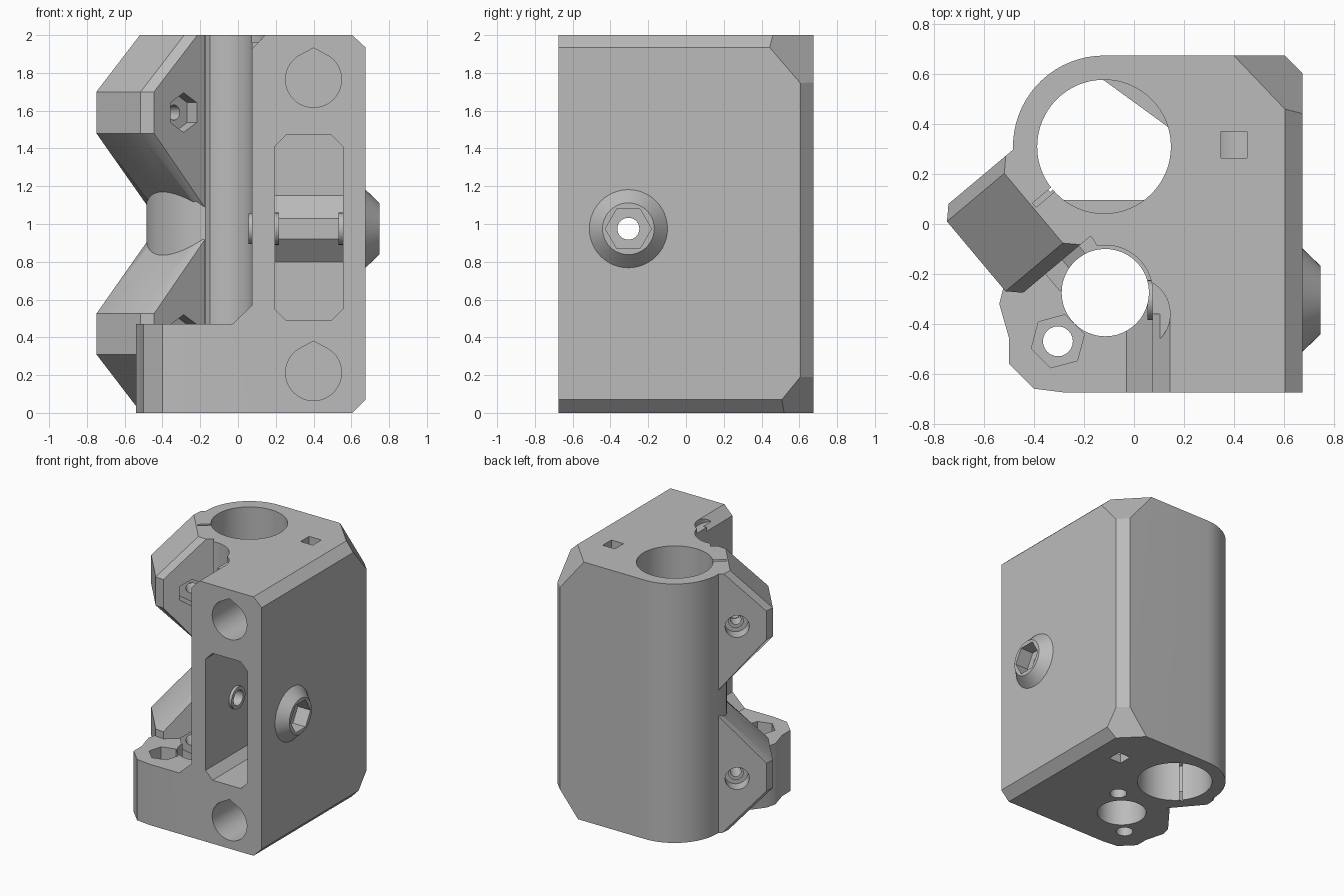
import bpy, bmesh, math
from mathutils import Vector

if "Cube" in bpy.data.objects:
    bpy.data.objects.remove(bpy.data.objects["Cube"])

grey = bpy.data.materials.new("plastic_grey")
grey.use_nodes = True
grey.diffuse_color = (0.5, 0.5, 0.5, 1)
grey.node_tree.nodes["Principled BSDF"].inputs["Base Color"].default_value = (0.5, 0.5, 0.5, 1)

BORE = Vector((-0.12, 0.31, 0))
ROD = Vector((-0.115, -0.275, 0))
SCREW = (-0.305, 0.975)
ANG = math.radians(220)
ALONG = Vector((math.cos(ANG), math.sin(ANG), 0))
ACROSS = Vector((math.sin(ANG), -math.cos(ANG), 0))


# Sketch planes: (u, v) lies in the plane, w is the extrusion direction
def on_x(u, v, w): return Vector((w, u, v))
def on_y(u, v, w): return Vector((u, w, v))
def on_z(u, v, w): return Vector((u, v, w))
def on_clamp(u, v, w): return BORE + ALONG * u + ACROSS * w + Vector((0, 0, v))


def loft(name, rings):
    bm = bmesh.new()
    loops = [[bm.verts.new(p) for p in ring] for ring in rings]
    n = len(loops[0])
    for a, b in zip(loops, loops[1:]):
        for i in range(n):
            j = (i + 1) % n
            bm.faces.new((a[i], a[j], b[j], b[i]))
    bm.faces.new(loops[0])
    bm.faces.new(loops[-1])
    bmesh.ops.recalc_face_normals(bm, faces=bm.faces)
    mesh = bpy.data.meshes.new(name)
    bm.to_mesh(mesh)
    bm.free()
    mesh.materials.append(grey)
    obj = bpy.data.objects.new(name, mesh)
    bpy.context.collection.objects.link(obj)
    return obj


def prism(name, plane, pts, w0, w1):
    return loft(name, [[plane(u, v, w) for u, v in pts] for w in (w0, w1)])


def circle(cu, cv, r, n=48, start=0, sweep=360):
    steps = n if sweep == 360 else n + 1
    return [(cu + r * math.cos(math.radians(start + sweep * i / n)),
             cv + r * math.sin(math.radians(start + sweep * i / n))) for i in range(steps)]


def rect(u0, v0, u1, v1):
    return [(u0, v0), (u1, v0), (u1, v1), (u0, v1)]


def combine(body, part, op):
    mod = body.modifiers.new(op, 'BOOLEAN')
    mod.object, mod.operation, mod.solver = part, op, 'EXACT'
    bpy.context.view_layer.objects.active = body
    bpy.ops.object.modifier_apply(modifier=mod.name)
    bpy.data.objects.remove(part)


def slice_off(obj, point, normal):
    bm = bmesh.new()
    bm.from_mesh(obj.data)
    res = bmesh.ops.bisect_plane(bm, geom=bm.verts[:] + bm.edges[:] + bm.faces[:], dist=1e-5,
                                 plane_co=point, plane_no=normal, clear_outer=True)
    edges = [e for e in res["geom_cut"] if isinstance(e, bmesh.types.BMEdge)]
    bmesh.ops.edgeloop_fill(bm, edges=edges)
    bmesh.ops.recalc_face_normals(bm, faces=bm.faces)
    bm.to_mesh(obj.data)
    bm.free()


# Main block: bearing sleeve on the left, rod channel in front of it
outline = [(0.675, -0.675), (0.675, 0.605), (0.605, 0.675)]
outline += circle(BORE.x, BORE.y, 0.365, 32, 90, 172)
outline += circle(ROD.x, ROD.y, 0.19, 16, 100, -100) + [(0.075, -0.675)]
body = prism("carriage_body", on_z, outline, 0, 2)

# Edge chamfers and the two rear corner facets
slice_off(body, (0.675, 0, 1.935), (1, 0, 1.08))
slice_off(body, (0.675, 0, 0.07), (1, 0, -1))
slice_off(body, (0.4, 0.675, 2), (1 / 0.205, 1 / 0.215, 1 / 0.25))
slice_off(body, (0.45, 0.675, 0), (1 / 0.155, 1 / 0.155, -1 / 0.19))


def add(plane, pts, w0, w1):
    combine(body, prism("added", plane, pts, w0, w1), 'UNION')


def cut(plane, pts, w0, w1):
    combine(body, prism("cutter", plane, pts, w0, w1), 'DIFFERENCE')


# Lower rod holder with a ramp up to the front face
foot = [(0.2, -0.675), (-0.28, -0.675), (-0.4, -0.66), (-0.5, -0.56), (-0.5, -0.46),
        (-0.54, -0.32), (-0.52, -0.24), (-0.35, -0.02), (-0.2, 0.0), (0.2, 0.0)]
add(on_z, foot, 0, 0.47)
add(on_y, [(-0.03, 0.46), (-0.03, 0.47), (0.075, 0.57), (0.12, 0.57), (0.12, 0.46)], -0.675, -0.25)
cut(on_y, [(0.07, 1.925), (0.155, 2.01), (0.07, 2.01)], -0.8, -0.36)
cut(on_z, circle(0.0, -0.36, 0.145, 32), 1.96, 2.1)

# Clamp tabs, two per side of the slit, chamfered outside
upper = [(0.2, 1.005), (0.675, 1.48), (0.675, 1.70), (0.375, 2), (0.2, 2)]
lower = [(0.2, 0), (0.365, 0), (0.675, 0.31), (0.675, 0.525), (0.2, 1.0)]
for tab in (upper, lower):
    inner = [(u - 0.05 if u > 0.2 else u, v) for u, v in tab]
    for side, width in ((1, 0.225), (-1, 0.24)):
        rings = [[on_clamp(u, v, side * w) for u, v in pts]
                 for pts, w in ((tab, 0), (tab, width - 0.05), (inner, width))]
        combine(body, loft("clamp_tab", rings), 'UNION')

# Collar around the axle on the right and in the channel
collar = loft("axle_collar", [[on_x(u, v, x) for u, v in circle(*SCREW, r)]
                              for x, r in ((0.6, 0.207), (0.675, 0.207), (0.748, 0.137))])
combine(body, collar, 'UNION')
add(on_x, circle(*SCREW, 0.08, 32), 0.055, 0.12)

# Bearing bore, rod hole and clamp slit
cut(on_z, circle(BORE.x, BORE.y, 0.268, 64), -0.1, 2.1)
cut(on_z, circle(ROD.x, ROD.y, 0.175), -0.1, 2.1)
cut(on_clamp, rect(0.2, -0.1, 0.9, 2.1), -0.011, 0.011)

# Stops inside the bearing bore
for angle in (270, 54):
    add(on_z, circle(BORE.x, BORE.y, 0.28, 16, angle - 40, 80), 0.9, 1.1)

# Clamp screw holes, nut pockets and counterbores
for z in (1.59, 0.415):
    cut(on_clamp, circle(0.42, z, 0.04, 24), -0.4, 0.4)
    cut(on_clamp, circle(0.42, z, 0.105, 6, 30), -0.33, -0.16)
    cut(on_clamp, circle(0.42, z, 0.085, 32), 0.13, 0.3)
    sleeve = prism("screw_sleeve", on_clamp, circle(0.42, z, 0.052, 24), 0.11, 0.2)
    combine(sleeve, prism("cutter", on_clamp, circle(0.42, z, 0.035, 24), 0.13, 0.3), 'DIFFERENCE')
    combine(body, sleeve, 'UNION')

# Teardrop holes for the horizontal rods
for z in (0.213, 1.765):
    drop = circle(0.4, z, 0.148, 40, 125, 290) + [(0.4, z + 0.167)]
    cut(on_y, drop, -0.8, 0.55)

# Square inspection windows
window = rect(0.348, 0.265, 0.453, 0.37)
cut(on_z, window, 1.75, 2.1)
cut(on_z, window, -0.1, 0.22)

# Pulley pocket with back ridge, bosses and axle
x0, x1, z0, z1, c = 0.195, 0.555, 0.49, 1.47, 0.06
pocket = [(x0 + c, z0), (x1 - c, z0), (x1, z0 + c), (x1, z1 - c),
          (x1 - c, z1), (x0 + c, z1), (x0, z1 - c), (x0, z0 + c)]
cut(on_y, pocket, -0.8, 0.05)
add(on_x, [(0.08, 0.8), (0.05, 0.8), (-0.05, 0.92), (-0.05, 1.03), (0.05, 1.15), (0.08, 1.15)],
    x0 - 0.01, x1 + 0.01)
add(on_x, circle(*SCREW, 0.085, 32), x0 - 0.02, x0 + 0.022)
add(on_x, circle(*SCREW, 0.085, 32), x1 - 0.022, x1 + 0.02)
cut(on_x, circle(*SCREW, 0.058, 32), -0.1, 0.8)
cut(on_x, circle(*SCREW, 0.122, 6), 0.64, 0.8)

# Rod holder screws: nut pocket and through holes
cut(on_z, circle(-0.305, -0.47, 0.11, 6, 15), 0.35, 0.5)
cut(on_z, circle(-0.305, -0.47, 0.06, 24), -0.1, 0.5)
cut(on_z, circle(0.08, -0.08, 0.06, 24), -0.1, 0.47)

for o in bpy.context.selected_objects:
    o.select_set(False)
body.select_set(True)
bpy.context.view_layer.objects.active = body
bpy.ops.object.shade_smooth_by_angle(angle=math.radians(25))
